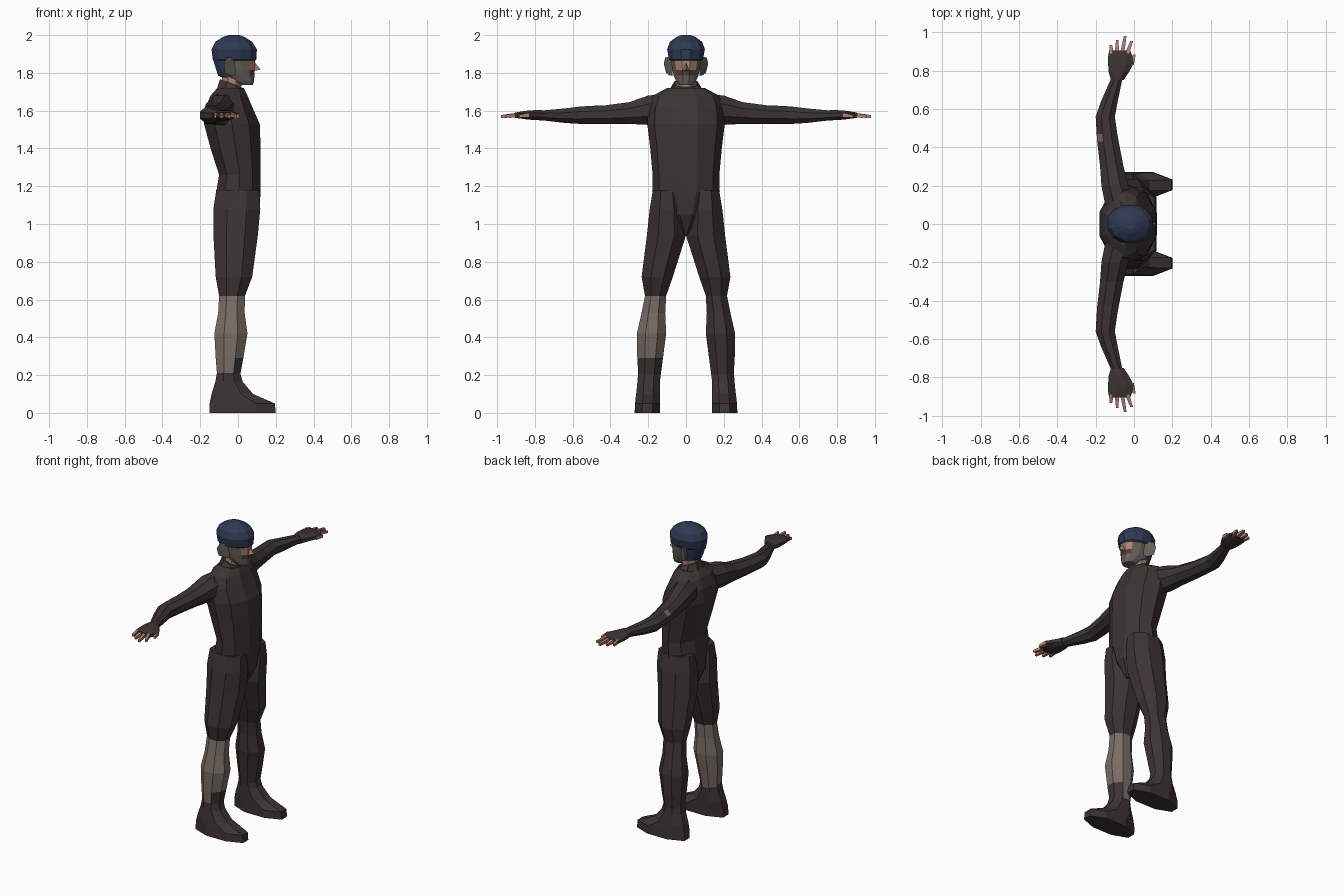
import bpy, bmesh, math


def material(name, rgb):
    m = bpy.data.materials.new(name)
    m.diffuse_color = (*rgb, 1)
    return m


DARK = material("dark cloth", (0.045, 0.034, 0.034))
GREY = material("taupe cloth", (0.19, 0.155, 0.13))
HAIR = material("grey hair", (0.14, 0.12, 0.10))
SKIN = material("skin", (0.42, 0.22, 0.165))
CAP = material("navy cap", (0.028, 0.042, 0.085))
BEARD = material("dark moustache", (0.07, 0.05, 0.042))


def polygon(n):
    # unit n-gon with flat sides that touch the -1..1 extents
    k = 1 / math.cos(math.pi / n)
    return [(k * math.cos((i + 0.5) * 2 * math.pi / n),
             k * math.sin((i + 0.5) * 2 * math.pi / n)) for i in range(n)]


def ring_z(z, x0, x1, y0, y1, n=8, side=1, tilt=0):
    return [((x0 + x1) / 2 + u * (x1 - x0) / 2,
             side * ((y0 + y1) / 2 + v * (y1 - y0) / 2),
             z + tilt * u) for u, v in polygon(n)]


def ring_y(y, x0, x1, z0, z1, n=8, side=1):
    return [((x0 + x1) / 2 + u * (x1 - x0) / 2, side * y,
             (z0 + z1) / 2 + v * (z1 - z0) / 2) for u, v in polygon(n)]


def finish(name, bm, mats, rule):
    bmesh.ops.recalc_face_normals(bm, faces=bm.faces)
    bm.normal_update()
    if rule:
        for f in bm.faces:
            f.material_index = rule(f.calc_center_median(), f.normal)
    me = bpy.data.meshes.new(name)
    bm.to_mesh(me)
    bm.free()
    for m in mats:
        me.materials.append(m)
    ob = bpy.data.objects.new(name, me)
    bpy.context.collection.objects.link(ob)
    return ob


def loft(name, rings, mats, rule=None):
    bm = bmesh.new()
    vs = [[bm.verts.new(p) for p in r] for r in rings]
    n = len(vs[0])
    for a, b in zip(vs, vs[1:]):
        for i in range(n):
            j = (i + 1) % n
            bm.faces.new((a[i], a[j], b[j], b[i]))
    bm.faces.new(vs[0])
    bm.faces.new(vs[-1])
    return finish(name, bm, mats, rule)


def hull(name, pts, mat):
    bm = bmesh.new()
    for p in pts:
        bm.verts.new(p)
    bmesh.ops.convex_hull(bm, input=bm.verts)
    return finish(name, bm, [mat], None)


# torso: height, back, front, half width
torso = [(0.94, -0.08, 0.06, 0.015), (1.05, -0.12, 0.11, 0.10),
         (1.17, -0.115, 0.12, 0.17), (1.26, -0.10, 0.12, 0.168),
         (1.40, -0.145, 0.12, 0.18), (1.53, -0.18, 0.115, 0.195),
         (1.62, -0.17, 0.075, 0.19), (1.68, -0.145, 0.05, 0.165),
         (1.72, -0.11, 0.03, 0.095)]
loft("torso", [ring_z(z, a, b, -h, h, 10) for z, a, b, h in torso], [DARK])

# collar and neck
loft("collar", [ring_z(1.69, -0.12, 0.045, -0.10, 0.10),
                ring_z(1.745, -0.095, 0.02, -0.062, 0.062, tilt=-0.022)], [DARK])
loft("neck", [ring_z(1.68, -0.085, 0.01, -0.052, 0.052),
              ring_z(1.82, -0.085, 0.03, -0.055, 0.055)], [SKIN])


# head: cap on top and back, hair at the sides and chin, skin in front
def head_rule(c, n):
    if c.z > 1.865 or (c.x < -0.06 and c.z > 1.79):
        return 2
    if n.x > 0.45 and c.z > 1.815:
        return 0
    if n.x > 0.6 and 1.785 < c.z < 1.815:
        return 3
    return 1


head = [(1.735, 0.0, 0.078, 0.038), (1.755, -0.04, 0.085, 0.052),
        (1.785, -0.105, 0.087, 0.065), (1.815, -0.115, 0.088, 0.072),
        (1.865, -0.13, 0.09, 0.08), (1.872, -0.134, 0.097, 0.09),
        (1.925, -0.14, 0.10, 0.10), (1.965, -0.12, 0.075, 0.085),
        (1.99, -0.08, 0.035, 0.05), (2.0, -0.05, 0.01, 0.025)]
loft("head", [ring_z(z, a, b, -h, h, 12) for z, a, b, h in head],
     [SKIN, HAIR, CAP, BEARD], head_rule)
hull("nose", [(0.085, -0.018, 1.81), (0.085, 0.018, 1.81),
              (0.12, 0, 1.818), (0.085, 0, 1.86)], SKIN)


def leg_rule(c, n):
    # one shin is pale, apart from a dark patch low on its front
    pale = c.y < 0 and 0.19 < c.z < 0.62
    return 1 if pale and not (c.z < 0.29 and n.x > 0.3) else 0


# legs: height, back, front, inner, outer
leg = [(1.18, -0.115, 0.11, 0.03, 0.175), (1.08, -0.13, 0.118, 0.012, 0.192),
       (0.94, -0.13, 0.105, 0.0, 0.207), (0.72, -0.118, 0.075, 0.07, 0.235),
       (0.62, -0.10, 0.037, 0.105, 0.217), (0.53, -0.105, 0.035, 0.11, 0.235),
       (0.42, -0.125, 0.05, 0.105, 0.26), (0.29, -0.118, 0.028, 0.122, 0.258),
       (0.19, -0.11, 0.01, 0.135, 0.252)]
foot = [(0.21, -0.112, 0.012, 0.135, 0.254), (0.165, -0.12, 0.025, 0.137, 0.257),
        (0.10, -0.14, 0.08, 0.137, 0.264), (0.05, -0.15, 0.195, 0.137, 0.27),
        (0.0, -0.15, 0.20, 0.137, 0.272)]


def arm_rule(c, n):
    # small pale patch on one elbow
    return 1 if 0.43 < c.y < 0.47 and n.z > 0.5 and n.x < -0.4 else 0


# arms: distance out, back, front, bottom, top
arm = [(0.10, -0.15, 0.01, 1.53, 1.69), (0.20, -0.17, -0.03, 1.525, 1.68),
       (0.30, -0.177, -0.055, 1.53, 1.645), (0.43, -0.192, -0.08, 1.53, 1.628),
       (0.47, -0.195, -0.087, 1.53, 1.627), (0.56, -0.20, -0.10, 1.53, 1.622),
       (0.64, -0.172, -0.085, 1.535, 1.612), (0.77, -0.115, -0.058, 1.55, 1.60)]
glove = [(0.75, -0.12, -0.055, 1.548, 1.602), (0.795, -0.133, -0.025, 1.55, 1.603),
         (0.84, -0.135, 0.0, 1.553, 1.60), (0.875, -0.135, -0.008, 1.558, 1.595),
         (0.905, -0.13, -0.02, 1.562, 1.59)]
# fingers: root x, root y, tip x, tip y
fingers = [(-0.117, 0.89, -0.121, 0.935), (-0.09, 0.89, -0.087, 0.96),
           (-0.062, 0.89, -0.046, 0.98), (-0.036, 0.89, -0.012, 0.955),
           (-0.012, 0.83, 0.002, 0.885)]

for side, tag in ((1, "left"), (-1, "right")):
    loft(tag + "_leg", [ring_z(*r, side=side) for r in leg], [DARK, GREY], leg_rule)
    loft(tag + "_boot", [ring_z(*r, side=side) for r in foot], [DARK])
    loft(tag + "_arm", [ring_y(*r, side=side) for r in arm], [DARK, GREY], arm_rule)
    loft(tag + "_glove", [ring_y(*r, side=side) for r in glove], [DARK])
    for i, (xa, ya, xb, yb) in enumerate(fingers):
        loft(f"{tag}_finger_{i}",
             [ring_y(ya, xa - 0.011, xa + 0.011, 1.565, 1.589, 4, side),
              ring_y(yb, xb - 0.007, xb + 0.007, 1.562, 1.577, 4, side)], [SKIN])
    # flared ear flap
    hull(tag + "_ear", [(x, side * y, z) for x, y, z in (
        (-0.015, 0.07, 1.785), (-0.01, 0.075, 1.885), (-0.04, 0.085, 1.785),
        (-0.07, 0.105, 1.80), (-0.075, 0.118, 1.85), (-0.06, 0.11, 1.882),
        (-0.06, 0.075, 1.80), (-0.06, 0.08, 1.88))], HAIR)
